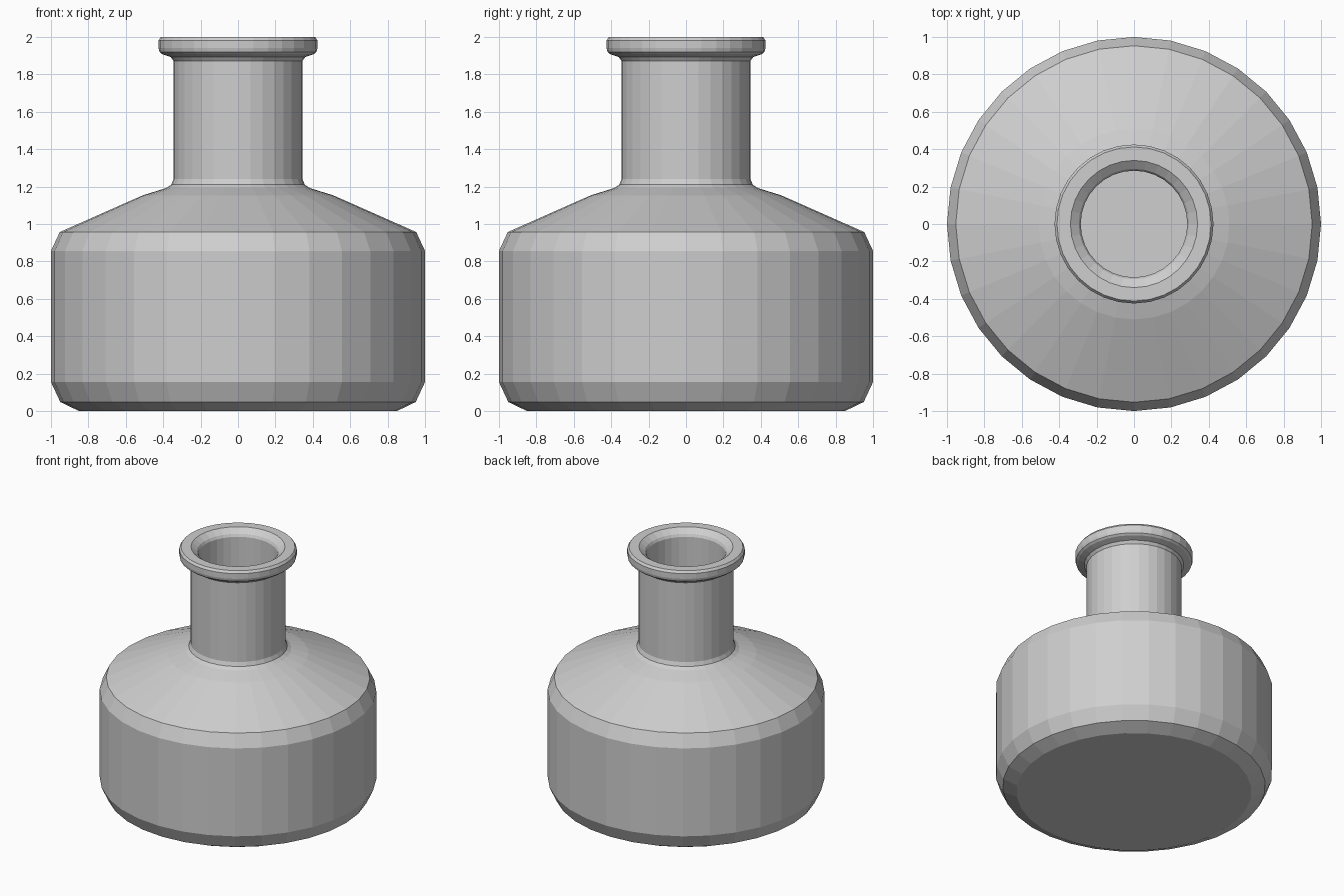
import bpy, bmesh, math

if "Cube" in bpy.data.objects:
    bpy.data.objects.remove(bpy.data.objects["Cube"])

SIDES = 32

glass = bpy.data.materials.new("plain light grey")
glass.diffuse_color = (0.62, 0.62, 0.62, 1.0)
glass.use_nodes = True
glass.node_tree.nodes["Principled BSDF"].inputs["Base Color"].default_value = glass.diffuse_color


def lathe(name, profile):
    """Spin a (radius, height) profile around z; radius 0 makes a flat cap."""
    bm = bmesh.new()
    rings = []
    for r, z in profile:
        if r == 0:
            rings.append([bm.verts.new((0, 0, z))] * SIDES)
        else:
            rings.append([bm.verts.new((r * math.cos(2 * math.pi * i / SIDES),
                                        r * math.sin(2 * math.pi * i / SIDES), z))
                          for i in range(SIDES)])
    for a, b in zip(rings, rings[1:]):
        for i in range(SIDES):
            j = (i + 1) % SIDES
            corners = list(dict.fromkeys((a[i], a[j], b[j], b[i])))
            bm.faces.new(corners)
    bmesh.ops.recalc_face_normals(bm, faces=bm.faces)
    mesh = bpy.data.meshes.new(name)
    bm.to_mesh(mesh)
    bm.free()
    mesh.materials.append(glass)
    obj = bpy.data.objects.new(name, mesh)
    bpy.context.collection.objects.link(obj)
    return obj


# Outside: base, body, sloping shoulder, neck and rolled lip
outer = [(0, 0), (0.85, 0.0), (0.95, 0.048), (1.0, 0.155), (1.0, 0.856),
         (0.953, 0.957), (0.51, 1.153), (0.385, 1.192), (0.357, 1.21),
         (0.345, 1.24), (0.345, 1.872), (0.36, 1.893), (0.405, 1.908),
         (0.42, 1.92), (0.425, 1.94), (0.425, 1.982), (0.412, 2.0)]
# Inside: chamfered mouth, neck bore, hollow body and floor
inner = [(0.34, 2.0), (0.295, 1.965), (0.285, 1.945), (0.285, 1.20),
         (0.33, 1.145), (0.49, 1.095), (0.905, 0.91), (0.94, 0.84),
         (0.94, 0.17), (0.90, 0.09), (0.84, 0.06), (0, 0.06)]

lathe("bottle", outer + inner)
